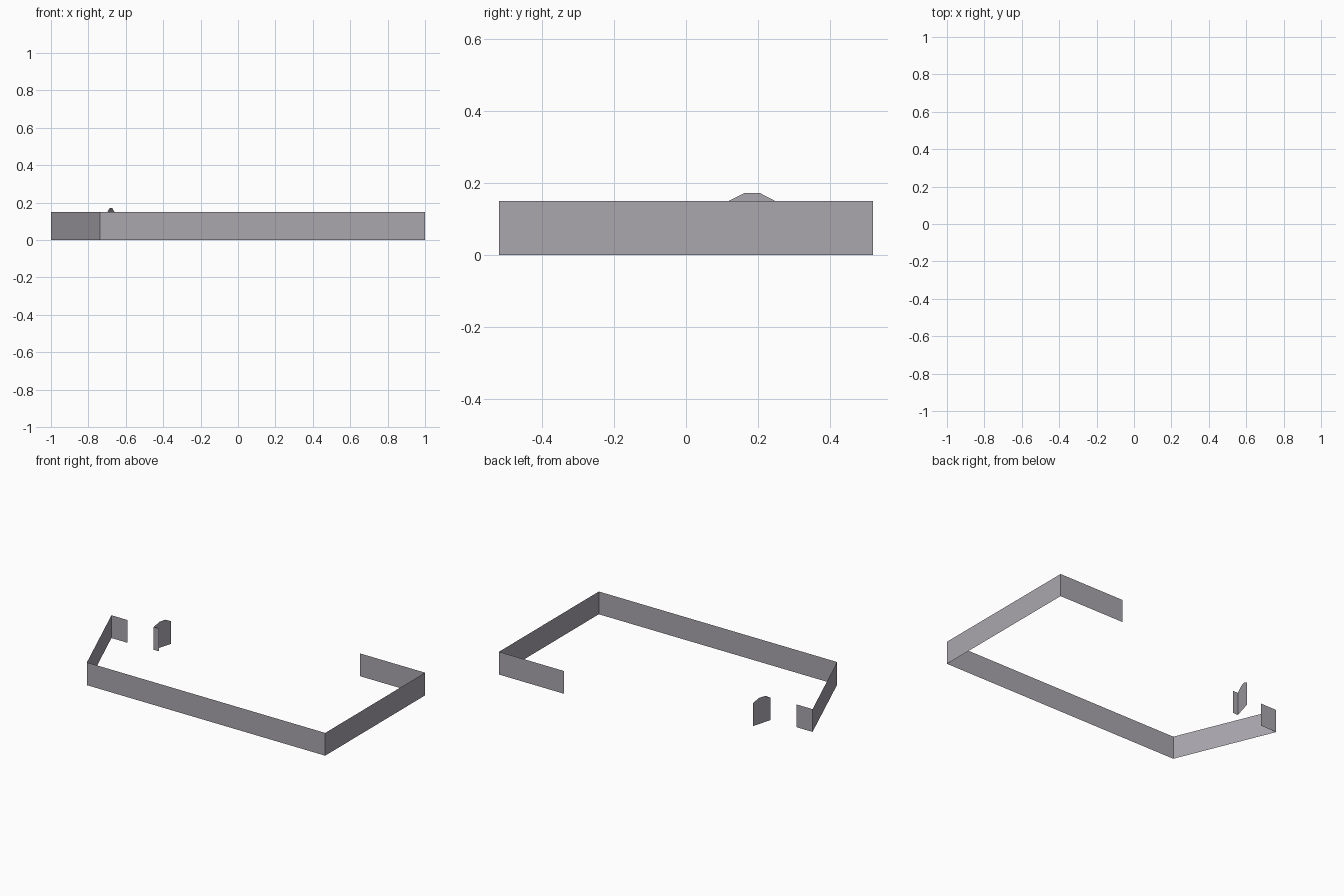
import bpy

if "Cube" in bpy.data.objects:
    bpy.data.objects.remove(bpy.data.objects["Cube"])

WALL_H = 0.15

# One plain grey for everything
grey = bpy.data.materials.new("warm_grey")
grey.diffuse_color = (0.40, 0.383, 0.42, 1.0)
grey.use_nodes = True
grey.node_tree.nodes["Principled BSDF"].inputs["Base Color"].default_value = grey.diffuse_color


def sheet(name, verts, faces):
    """Thin single-sided sheet made of flat polygons."""
    mesh = bpy.data.meshes.new(name)
    mesh.from_pydata(verts, [], faces)
    mesh.materials.append(grey)
    mesh.update()
    obj = bpy.data.objects.new(name, mesh)
    bpy.context.collection.objects.link(obj)
    return obj


def wall(name, path, height=WALL_H):
    """Extrude a ground path straight up; left-to-right path faces -y."""
    n = len(path)
    verts = [(x, y, z) for z in (0, height) for x, y in path]
    faces = [(i, i + 1, n + i + 1, n + i) for i in range(n - 1)]
    return sheet(name, verts, faces)


# Open perimeter wall: short left return, slanted side, front, right side, back return
wall("perimeter_wall", [(-0.883, 0.11), (-1.0, 0.11), (-0.738, -0.52),
                        (1.0, -0.52), (1.0, 0.52), (0.525, 0.52)])

# Small free-standing post: front plate and a slightly turned side plate
start, end = (-0.698, 0.119), (-0.661, 0.247)
wall("post_front", [start, (-0.661, 0.119)])


# Side plate has a raised trapezoid top
def along(t, z):
    return (start[0] + t * (end[0] - start[0]), start[1] + t * (end[1] - start[1]), z)


profile = [(0, 0), (1, 0), (1, WALL_H), (0.67, 0.172), (0.35, 0.172), (0, WALL_H)]
sheet("post_side", [along(t, z) for t, z in profile], [tuple(range(len(profile)))])
